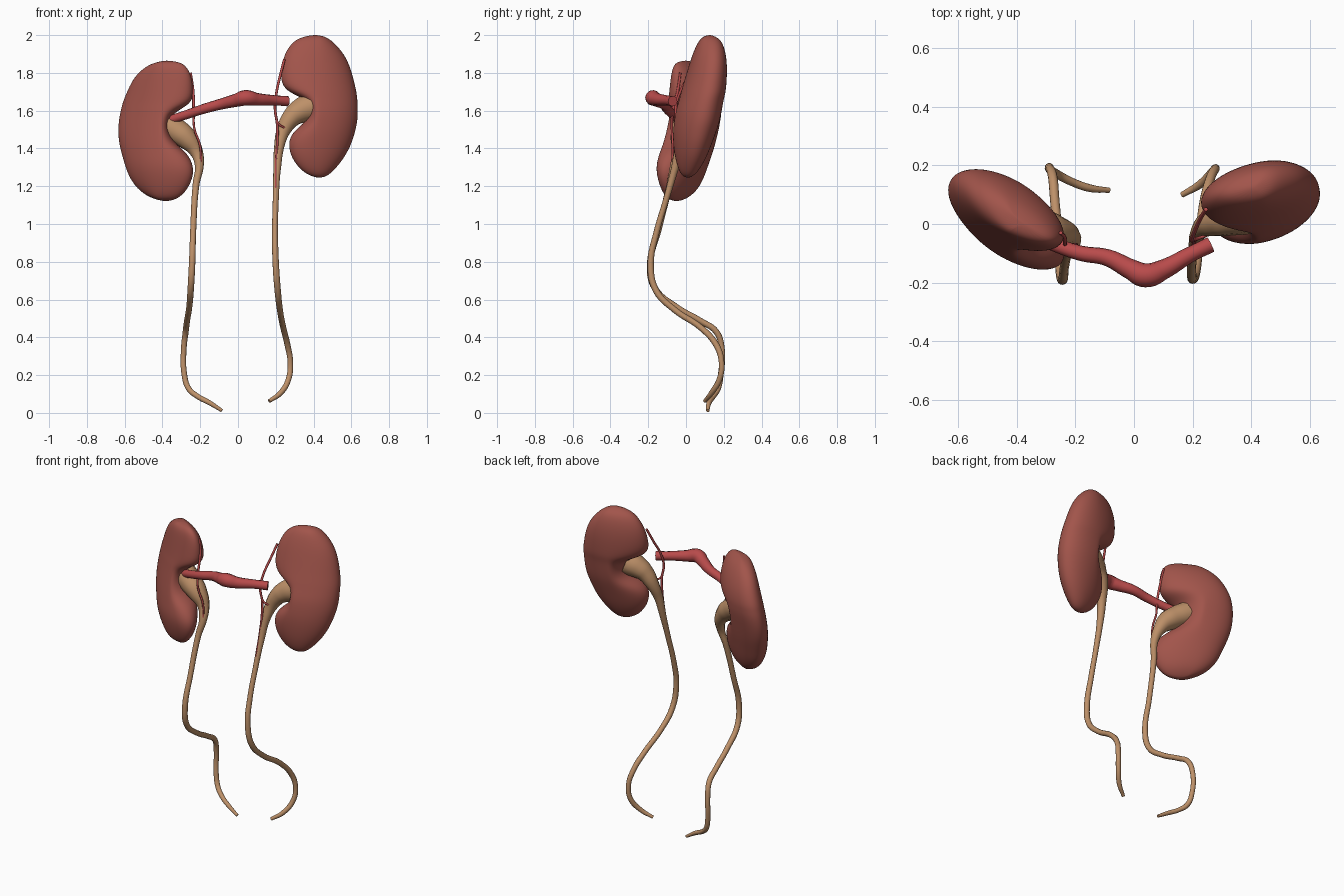
import bpy, bmesh
from math import sin, cos, pi


def material(name, rgb):
    m = bpy.data.materials.new(name)
    m.diffuse_color = (*rgb, 1)
    return m


KIDNEY = material("kidney_red", (0.36, 0.09, 0.07))
URETER = material("ureter_tan", (0.51, 0.28, 0.14))
VESSEL = material("vessel_red", (0.48, 0.07, 0.07))


def finish(ob, mat):
    ob.data.materials.clear()
    ob.data.materials.append(mat)
    for p in ob.data.polygons:
        p.use_smooth = True


def kidney(name, rows, cx, slope, top, bottom, seg=24):
    """Stacked skewed ovals; each row is z, inner x, outer x, centre y, half depth."""
    bm = bmesh.new()
    rings = []
    for z, xin, xout, yc, b in rows:
        ring = []
        for i in range(seg):
            t = 2 * pi * i / seg
            c = cos(t)
            dx = (xout - cx) * c if c > 0 else (cx - xin) * c
            ring.append(bm.verts.new((cx + dx, yc + slope * dx + b * sin(t), z)))
        rings.append(ring)
    for r0, r1 in zip(rings, rings[1:]):
        for i in range(seg):
            j = (i + 1) % seg
            bm.faces.new((r0[i], r0[j], r1[j], r1[i]))
    for ring, pole in ((rings[0], top), (rings[-1], bottom)):
        v = bm.verts.new(pole)
        for i in range(seg):
            bm.faces.new((ring[i], ring[(i + 1) % seg], v))
    bmesh.ops.recalc_face_normals(bm, faces=bm.faces)
    me = bpy.data.meshes.new(name)
    bm.to_mesh(me)
    bm.free()
    ob = bpy.data.objects.new(name, me)
    bpy.context.collection.objects.link(ob)
    finish(ob, KIDNEY)
    ob.modifiers.new("smooth", 'SUBSURF').levels = 2
    ob.modifiers["smooth"].render_levels = 2


def tube(name, pts, mat, res=6):
    """Smooth tube through points x, y, z, radius."""
    cu = bpy.data.curves.new(name, 'CURVE')
    cu.dimensions = '3D'
    cu.bevel_depth = 1
    cu.bevel_resolution = 4
    cu.resolution_u = res
    cu.use_fill_caps = True
    sp = cu.splines.new('BEZIER')
    sp.radius_interpolation = 'CARDINAL'
    sp.bezier_points.add(len(pts) - 1)
    for bp, (x, y, z, r) in zip(sp.bezier_points, pts):
        bp.co = (x, y, z)
        bp.radius = r
        bp.handle_left_type = bp.handle_right_type = 'AUTO'
    ob = bpy.data.objects.new(name, cu)
    bpy.context.collection.objects.link(ob)
    bpy.ops.object.select_all(action='DESELECT')
    ob.select_set(True)
    bpy.context.view_layer.objects.active = ob
    bpy.ops.object.convert(target='MESH')
    finish(bpy.context.object, mat)


# kidneys (the +x one sits higher)
kidney("kidney_high", [
    (1.993, .35, .46, .125, .03), (1.97, .29, .50, .13, .06),
    (1.90, .243, .565, .125, .085), (1.82, .225, .60, .115, .10),
    (1.74, .226, .62, .10, .11), (1.695, .27, .63, .09, .115),
    (1.66, .36, .634, .08, .115), (1.60, .38, .637, .065, .12),
    (1.54, .36, .634, .055, .118), (1.49, .29, .622, .045, .112),
    (1.43, .262, .605, .035, .10), (1.35, .28, .565, .025, .08),
    (1.28, .335, .505, .015, .05), (1.252, .39, .47, .01, .025),
], .43, .18, (.41, .125, 2.002), (.43, .01, 1.244))
kidney("kidney_low", [
    (1.858, -.43, -.31, .01, .03), (1.835, -.49, -.27, .02, .06),
    (1.78, -.55, -.243, .035, .085), (1.71, -.585, -.235, .045, .105),
    (1.645, -.612, -.24, .045, .115), (1.61, -.62, -.30, .04, .118),
    (1.57, -.63, -.36, .035, .12), (1.50, -.638, -.37, .02, .12),
    (1.43, -.632, -.34, .005, .12), (1.38, -.62, -.27, -.005, .118),
    (1.31, -.60, -.232, -.02, .113), (1.24, -.575, -.237, -.025, .098),
    (1.17, -.52, -.275, -.03, .072), (1.133, -.45, -.32, -.04, .04),
][::1], -.42, -.45, (-.376, 0, 1.866), (-.38, -.05, 1.118))

# renal pelvis running into each ureter
tube("ureter_high", [
    (.385, .04, 1.62, .075), (.33, .025, 1.598, .066), (.285, .01, 1.565, .053),
    (.243, -.005, 1.50, .039), (.22, -.03, 1.42, .028), (.207, -.06, 1.29, .020),
    (.20, -.105, 1.13, .016), (.196, -.155, .96, .016), (.20, -.187, .79, .017),
    (.21, -.16, .65, .017), (.222, -.06, .545, .016), (.24, .08, .45, .016),
    (.262, .16, .36, .016), (.277, .188, .27, .015), (.268, .178, .18, .015),
    (.225, .135, .105, .014), (.165, .10, .062, .010)], URETER)
tube("ureter_low", [
    (-.39, .01, 1.53, .072), (-.33, -.01, 1.495, .068), (-.27, -.025, 1.45, .058),
    (-.222, -.035, 1.385, .037), (-.205, -.06, 1.31, .024), (-.222, -.085, 1.21, .018),
    (-.237, -.145, .97, .016), (-.243, -.19, .79, .017), (-.25, -.165, .66, .017),
    (-.258, -.05, .56, .016), (-.27, .08, .485, .016), (-.277, .16, .43, .016),
    (-.287, .19, .34, .015), (-.285, .185, .21, .015), (-.262, .17, .13, .015),
    (-.215, .145, .088, .014), (-.15, .122, .053, .013), (-.085, .115, .012, .009)], URETER)

# main blood vessel between the kidneys
tube("renal_vessel", [
    (-.36, -.03, 1.55, .024), (-.27, -.07, 1.58, .024), (-.18, -.10, 1.61, .026),
    (-.09, -.115, 1.635, .029), (-.01, -.155, 1.655, .035), (.04, -.175, 1.668, .041),
    (.10, -.155, 1.66, .034), (.19, -.105, 1.655, .027), (.262, -.07, 1.65, .027)], VESSEL)

# thin side vessels beside each ureter
tube("thin_vessel_high", [
    (.245, .05, 1.87, .007), (.222, .01, 1.78, .007), (.203, -.035, 1.69, .007),
    (.196, -.055, 1.61, .007), (.207, -.05, 1.53, .007), (.208, -.055, 1.44, .007),
    (.202, -.065, 1.34, .006), (.20, -.10, 1.19, .005)], VESSEL)
tube("thin_branch_high", [
    (.197, -.055, 1.60, .006), (.215, -.05, 1.53, .006), (.245, -.04, 1.51, .005)], VESSEL)
tube("thin_vessel_low", [
    (-.25, -.03, 1.80, .006), (-.237, -.045, 1.70, .007), (-.235, -.07, 1.60, .007),
    (-.232, -.075, 1.51, .006), (-.20, -.07, 1.41, .006), (-.196, -.075, 1.29, .005)], VESSEL)
